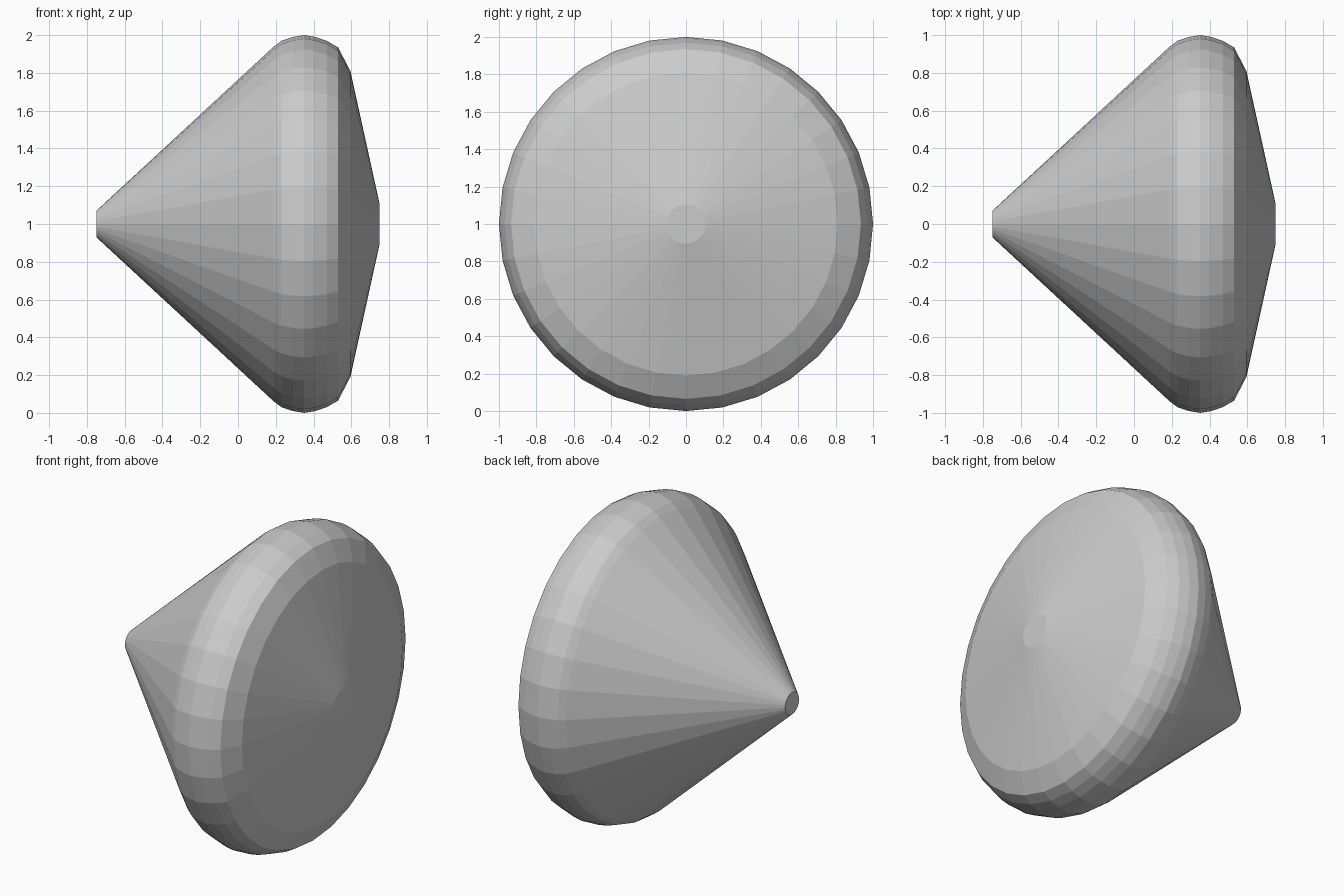
import bpy
import bmesh
import math

SIDES = 32

cube = bpy.data.objects.get("Cube")
if cube:
    bpy.data.objects.remove(cube, do_unlink=True)

# Plain grey material
grey = bpy.data.materials.new("plain_grey")
grey.use_nodes = True
colour = (0.6, 0.6, 0.6, 1)
grey.diffuse_color = colour
grey.node_tree.nodes["Principled BSDF"].inputs["Base Color"].default_value = colour

# Profile along the x axis: (position, radius), from cone tip to shallow face
profile = [(-0.75, 0.07), (0.19, 0.94), (0.23, 0.97), (0.29, 0.99), (0.35, 1.0),
           (0.41, 0.99), (0.47, 0.97), (0.53, 0.935), (0.595, 0.81), (0.75, 0.105)]


def lathe(name, points, height, material):
    """Turn a profile around the x axis and cap both ends."""
    bm = bmesh.new()
    rings = []
    for x, r in points:
        angles = [math.tau * i / SIDES for i in range(SIDES)]
        rings.append([bm.verts.new((x, r * math.sin(a), r * math.cos(a))) for a in angles])
    for a, b in zip(rings, rings[1:]):
        for i in range(SIDES):
            j = (i + 1) % SIDES
            bm.faces.new((a[i], a[j], b[j], b[i]))
    bm.faces.new(rings[0])
    bm.faces.new(rings[-1])
    bmesh.ops.recalc_face_normals(bm, faces=bm.faces)
    mesh = bpy.data.meshes.new(name)
    bm.to_mesh(mesh)
    bm.free()
    mesh.materials.append(material)
    obj = bpy.data.objects.new(name, mesh)
    obj.location.z = height
    bpy.context.collection.objects.link(obj)
    return obj


# Spinning top lying on its rim
lathe("spinning_top_body", profile, 1.0, grey)
